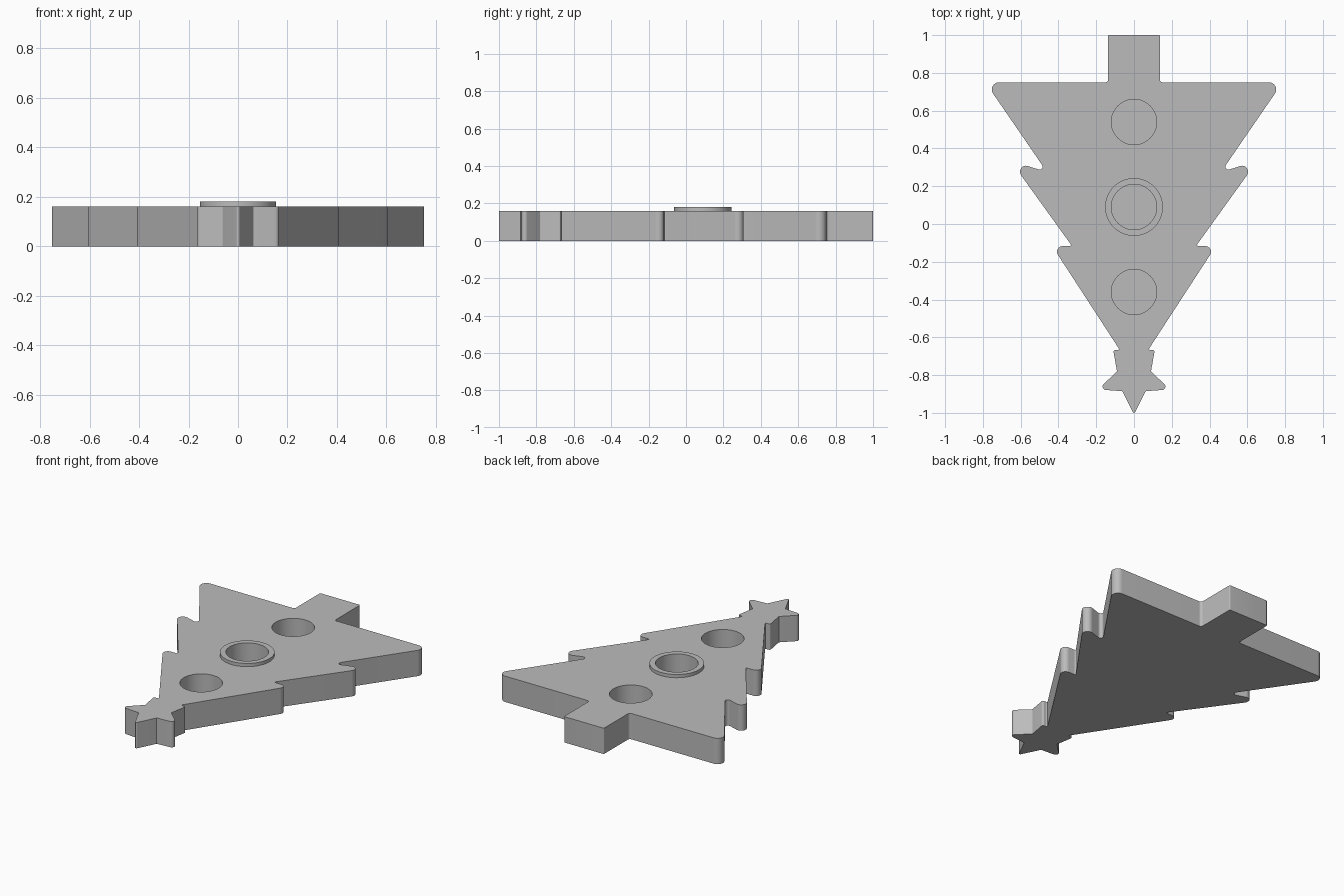
import bpy, bmesh, math
from mathutils import Vector

cube = bpy.data.objects.get("Cube")
if cube:
    bpy.data.objects.remove(cube)

THICK, FLOOR, RIM_TOP = 0.16, 0.02, 0.18
HOLE_R, RIM_R = 0.12, 0.153
HOLE_Y = (0.54, 0.09, -0.36)

grey = bpy.data.materials.new("plain grey")
grey.use_nodes = True
colour = (0.5, 0.5, 0.5, 1)
grey.diffuse_color = colour
grey.node_tree.nodes["Principled BSDF"].inputs["Base Color"].default_value = colour


def finish(name, bm):
    bmesh.ops.recalc_face_normals(bm, faces=bm.faces)
    mesh = bpy.data.meshes.new(name)
    bm.to_mesh(mesh)
    bm.free()
    mesh.materials.append(grey)
    ob = bpy.data.objects.new(name, mesh)
    bpy.context.collection.objects.link(ob)
    return ob


def activate(ob):
    bpy.ops.object.select_all(action="DESELECT")
    ob.select_set(True)
    bpy.context.view_layer.objects.active = ob


def rounded(corners, steps=8):
    """Replace every (x, y, radius) corner with a tangent arc."""
    out = []
    for i, (x, y, r) in enumerate(corners):
        p = Vector((x, y))
        a = (Vector(corners[i - 1][:2]) - p).normalized()
        b = (Vector(corners[(i + 1) % len(corners)][:2]) - p).normalized()
        half = a.angle(b) / 2
        centre = p + (a + b).normalized() * r / math.sin(half)
        start = p + a * r / math.tan(half) - centre
        end = p + b * r / math.tan(half) - centre
        sweep = start.angle_signed(end)  # clockwise positive
        for k in range(steps + 1):
            t = -sweep * k / steps
            c, s = math.cos(t), math.sin(t)
            out.append(centre + Vector((start.x * c - start.y * s,
                                        start.x * s + start.y * c)))
    return out


# Half outline: trunk, three tiers of branches, star
half = [(0.137, 1.0, 0.006), (0.137, 0.75, 0.015), (0.787, 0.75, 0.038),
        (0.46, 0.274, 0.016), (0.655, 0.337, 0.032),
        (0.328, -0.117, 0.006), (0.433, -0.117, 0.03),
        (0.075, -0.667, 0.005), (0.11, -0.667, 0.01),
        (0.09, -0.78, 0.005), (0.19, -0.876, 0.018),
        (0.062, -0.885, 0.004)]
outline = half + [(0, -1.01, 0.008)] + [(-x, y, r) for x, y, r in reversed(half)]

# Tree plate
bm = bmesh.new()
base = bm.faces.new([bm.verts.new((p.x, p.y, 0)) for p in rounded(outline)])
top = bmesh.ops.extrude_face_region(bm, geom=[base], use_keep_orig=True)["geom"]
bmesh.ops.translate(bm, vec=(0, 0, THICK),
                    verts=[v for v in top if isinstance(v, bmesh.types.BMVert)])
tree = finish("tree_plate", bm)

# Three blind round pockets
bm = bmesh.new()
for y in HOLE_Y:
    res = bmesh.ops.create_cone(bm, cap_ends=True, segments=64, radius1=HOLE_R,
                                radius2=HOLE_R, depth=0.4)
    bmesh.ops.translate(bm, verts=res["verts"], vec=(0, y, FLOOR + 0.2))
cutter = finish("pocket_cutter", bm)
cutter.hide_render = True
cut = tree.modifiers.new("pockets", "BOOLEAN")
cut.operation = "DIFFERENCE"
cut.solver = "EXACT"
cut.object = cutter
activate(tree)
bpy.ops.object.modifier_apply(modifier=cut.name)
bpy.data.objects.remove(cutter)

# Raised rim round the middle pocket
bm = bmesh.new()
section = [(HOLE_R, THICK), (RIM_R, THICK), (RIM_R, RIM_TOP), (HOLE_R, RIM_TOP)]
loop = [bm.verts.new((r, 0, z)) for r, z in section]
edges = [bm.edges.new((loop[i - 1], loop[i])) for i in range(4)]
bmesh.ops.spin(bm, geom=loop + edges, cent=(0, 0, 0), axis=(0, 0, 1),
               angle=math.tau, steps=64, use_merge=True)
bmesh.ops.remove_doubles(bm, verts=bm.verts, dist=0.0001)
bmesh.ops.translate(bm, verts=bm.verts, vec=(0, HOLE_Y[1], 0))
rim = finish("middle_rim", bm)

for ob in (tree, rim):
    activate(ob)
    bpy.ops.object.shade_smooth_by_angle(angle=math.radians(30))
